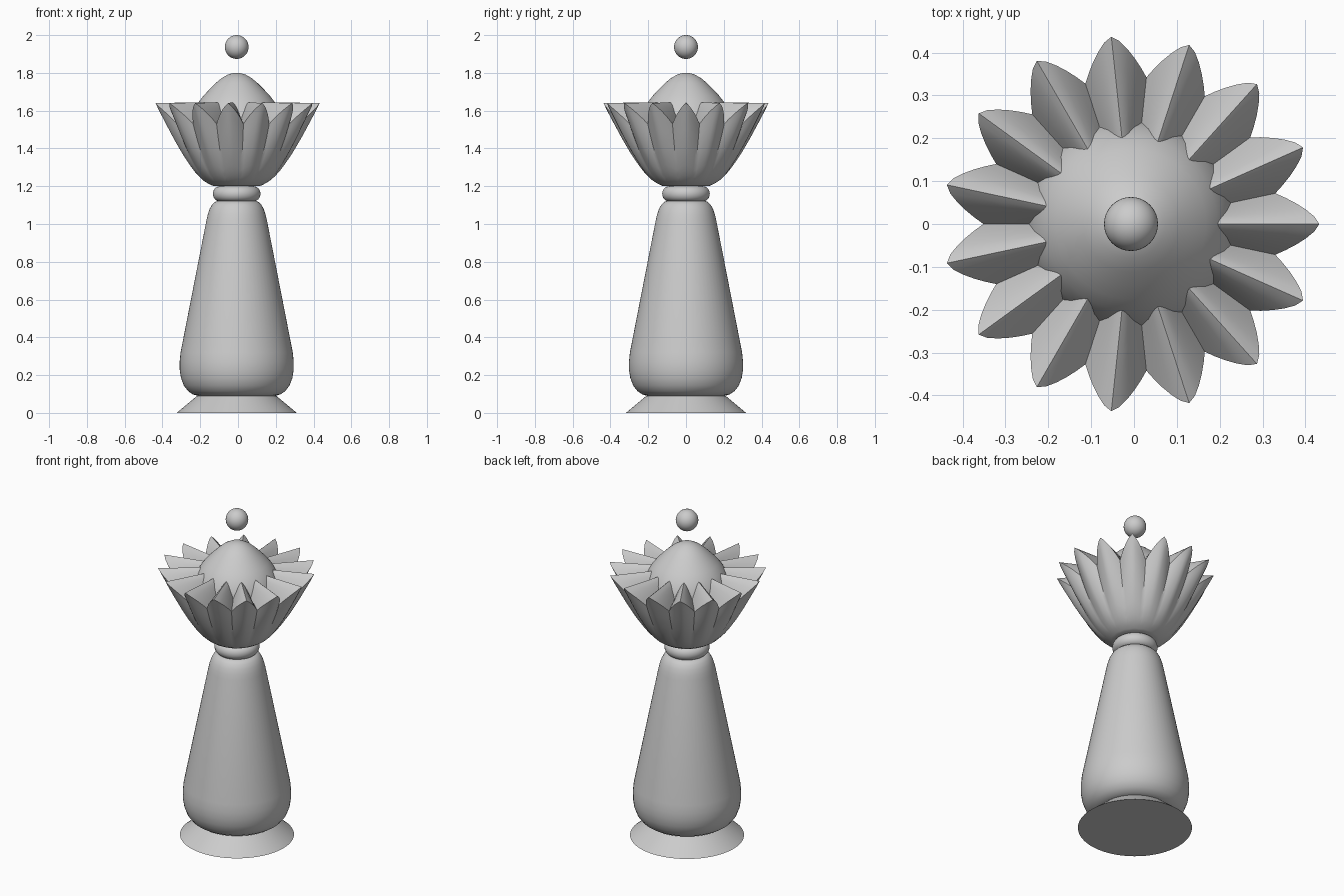
import bpy, bmesh, math

if "Cube" in bpy.data.objects:
    bpy.data.objects.remove(bpy.data.objects["Cube"])

CX = -0.007      # axis offset: the odd petal count makes the bounds asymmetric
PETALS = 15
SUB = 10         # angular steps per petal


def finish(name, bm, angle=30):
    bmesh.ops.remove_doubles(bm, verts=bm.verts, dist=1e-5)
    bmesh.ops.recalc_face_normals(bm, faces=bm.faces)
    me = bpy.data.meshes.new(name)
    bm.to_mesh(me)
    bm.free()
    ob = bpy.data.objects.new(name, me)
    ob.location.x = CX
    bpy.context.collection.objects.link(ob)
    bpy.ops.object.select_all(action='DESELECT')
    ob.select_set(True)
    bpy.context.view_layer.objects.active = ob
    bpy.ops.object.shade_smooth_by_angle(angle=math.radians(angle))
    return ob


def skin(bm, rings):
    """Join closed rings of points with quads and cap both ends."""
    rows = [[bm.verts.new(p) for p in ring] for ring in rings]
    n = len(rows[0])
    for a, b in zip(rows, rows[1:]):
        for i in range(n):
            j = (i + 1) % n
            bm.faces.new((a[i], a[j], b[j], b[i]))
    bm.faces.new(rows[0])
    bm.faces.new(rows[-1])


def lathe(name, profile, n=64):
    bm = bmesh.new()
    skin(bm, [[(r * math.cos(math.tau * i / n), r * math.sin(math.tau * i / n), z)
               for i in range(n)] for r, z in profile])
    return finish(name, bm)


# Flared foot
lathe("base", [(0.318, 0), (0.21, 0.09)])

# Tapered body with rounded ends
lathe("body", [(0.205, 0.09), (0.232, 0.098), (0.257, 0.115), (0.28, 0.145), (0.295, 0.185),
               (0.302, 0.23), (0.302, 0.27), (0.297, 0.32), (0.16, 1.02), (0.153, 1.05),
               (0.143, 1.08), (0.13, 1.103), (0.115, 1.117), (0.1, 1.122)])

# Rounded collar
lathe("collar", [(0.09 + 0.036 * math.cos(a), 1.16 + 0.04 * math.sin(a))
                 for a in [math.radians(-90 + 15 * k) for k in range(13)]])

# Dome inside the crown
lathe("dome", [(0.245, 1.5), (0.24, 1.55), (0.226, 1.6), (0.202, 1.645), (0.175, 1.68),
               (0.145, 1.712), (0.112, 1.745), (0.08, 1.772), (0.045, 1.792), (0.018, 1.799),
               (0.004, 1.8)])

# Fluted crown: bowl with ridged petals around the rim
BOWL = [(1.2, 0.12), (1.21, 0.145), (1.23, 0.178), (1.27, 0.22), (1.32, 0.258),
        (1.38, 0.298), (1.46, 0.345), (1.54, 0.388), (1.6, 0.42), (1.63, 0.436), (1.645, 0.441)]


def bowl_radius(z):
    for (z0, r0), (z1, r1) in zip(BOWL, BOWL[1:]):
        if z <= z1:
            return r0 + (r1 - r0) * (z - z0) / (z1 - z0)
    return BOWL[-1][1]


def crown_point(i, k, outer=14, inner=4):
    a = math.tau * i / (PETALS * SUB)
    t = abs((i + SUB / 2) % SUB - SUB / 2) / (SUB / 2)    # 0 ridge, 1 valley
    rim_z = 1.64 - 0.11 * t ** 1.2

    def radius(z):
        return bowl_radius(z) * (1 - 0.1 * t ** 1.5 * (z - 1.2) / 0.33)
    if k <= outer:
        z = 1.2 + (rim_z - 1.2) * (k / outer) ** 1.6
        r = radius(z)
    else:
        s = (k - outer) / inner
        r = radius(rim_z) * (1 - s) + 0.17 * s
        z = rim_z * (1 - s) + (1.645 - 0.07 * t ** 1.5) * s
    return (r * math.cos(a), r * math.sin(a), z)


bm = bmesh.new()
skin(bm, [[crown_point(i, k) for i in range(PETALS * SUB)] for k in range(19)])
finish("crown", bm, 35)

# Floating ball finial
bm = bmesh.new()
bmesh.ops.create_uvsphere(bm, u_segments=32, v_segments=20, radius=0.063)
finish("finial_ball", bm).location.z = 1.937
